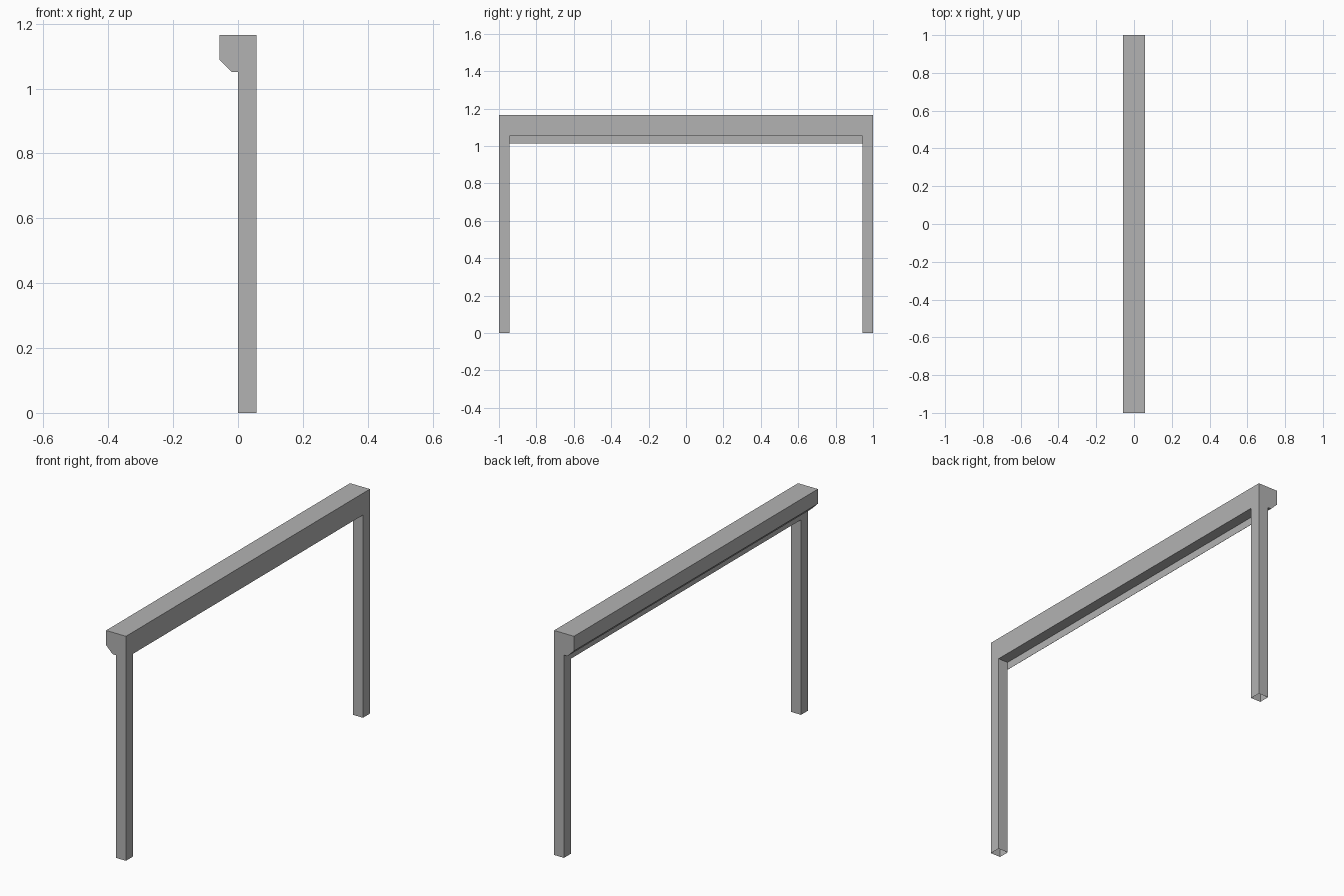
import bpy
import bmesh
from mathutils import Vector

cube = bpy.data.objects.get("Cube")
if cube:
    bpy.data.objects.remove(cube, do_unlink=True)

HALF_DEPTH = 0.057   # half width of the beam in x
TOP = 1.165
UNDERSIDE = 1.052
POST = 0.943         # inner side of each post in y


def make_material(name, value):
    mat = bpy.data.materials.new(name)
    mat.use_nodes = True
    colour = (value, value, value, 1)
    mat.diffuse_color = colour
    mat.node_tree.nodes["Principled BSDF"].inputs["Base Color"].default_value = colour
    return mat


def add_object(name, bm, mat):
    mesh = bpy.data.meshes.new(name)
    bm.to_mesh(mesh)
    bm.free()
    mesh.materials.append(mat)
    obj = bpy.data.objects.new(name, mesh)
    bpy.context.collection.objects.link(obj)
    return obj


grey = make_material("plain grey", 0.45)

# Lintel: cross-section with a chamfered lip, swept along y past both posts
profile = [(-HALF_DEPTH, TOP), (HALF_DEPTH, TOP), (HALF_DEPTH, UNDERSIDE),
           (0, UNDERSIDE), (-0.02, UNDERSIDE), (-HALF_DEPTH, 1.089)]
bm = bmesh.new()
rings = [[bm.verts.new((x, y, z)) for x, z in profile] for y in (-1, -POST, POST, 1)]
for a, b in zip(rings, rings[1:]):
    for i in range(len(profile)):
        j = (i + 1) % len(profile)
        bm.faces.new((a[i], a[j], b[j], b[i]))
bm.faces.new(rings[0])
bm.faces.new(rings[-1])

# Posts: the underside at each end drawn down to the floor, hollow and open below
seats = [f for f in bm.faces
         if all(abs(v.co.z - UNDERSIDE) < 1e-4 and v.co.x > -0.001 for v in f.verts)
         and abs(f.calc_center_median().y) > POST]
for seat in seats:
    grown = bmesh.ops.extrude_face_region(bm, geom=[seat])["geom"]
    feet = [g for g in grown if isinstance(g, bmesh.types.BMFace)]
    for v in (g for g in grown if isinstance(g, bmesh.types.BMVert)):
        v.co.z = 0
    bmesh.ops.delete(bm, geom=feet, context="FACES_ONLY")
leftover = [f for f in seats if f.is_valid]
bmesh.ops.delete(bm, geom=leftover, context="FACES_ONLY")
bmesh.ops.recalc_face_normals(bm, faces=bm.faces)
bmesh.ops.dissolve_limit(bm, angle_limit=0.01, verts=bm.verts, edges=bm.edges)
add_object("door_frame", bm, grey)

# Stop strip: thin sheet hanging from the lintel between the posts
bm = bmesh.new()
bmesh.ops.create_cube(bm, size=1)
bmesh.ops.scale(bm, verts=bm.verts, vec=Vector((0.001, 2 * POST, 0.04)))
bmesh.ops.translate(bm, verts=bm.verts, vec=Vector((0.0005, 0, UNDERSIDE - 0.02)))
add_object("stop_strip", bm, grey)
